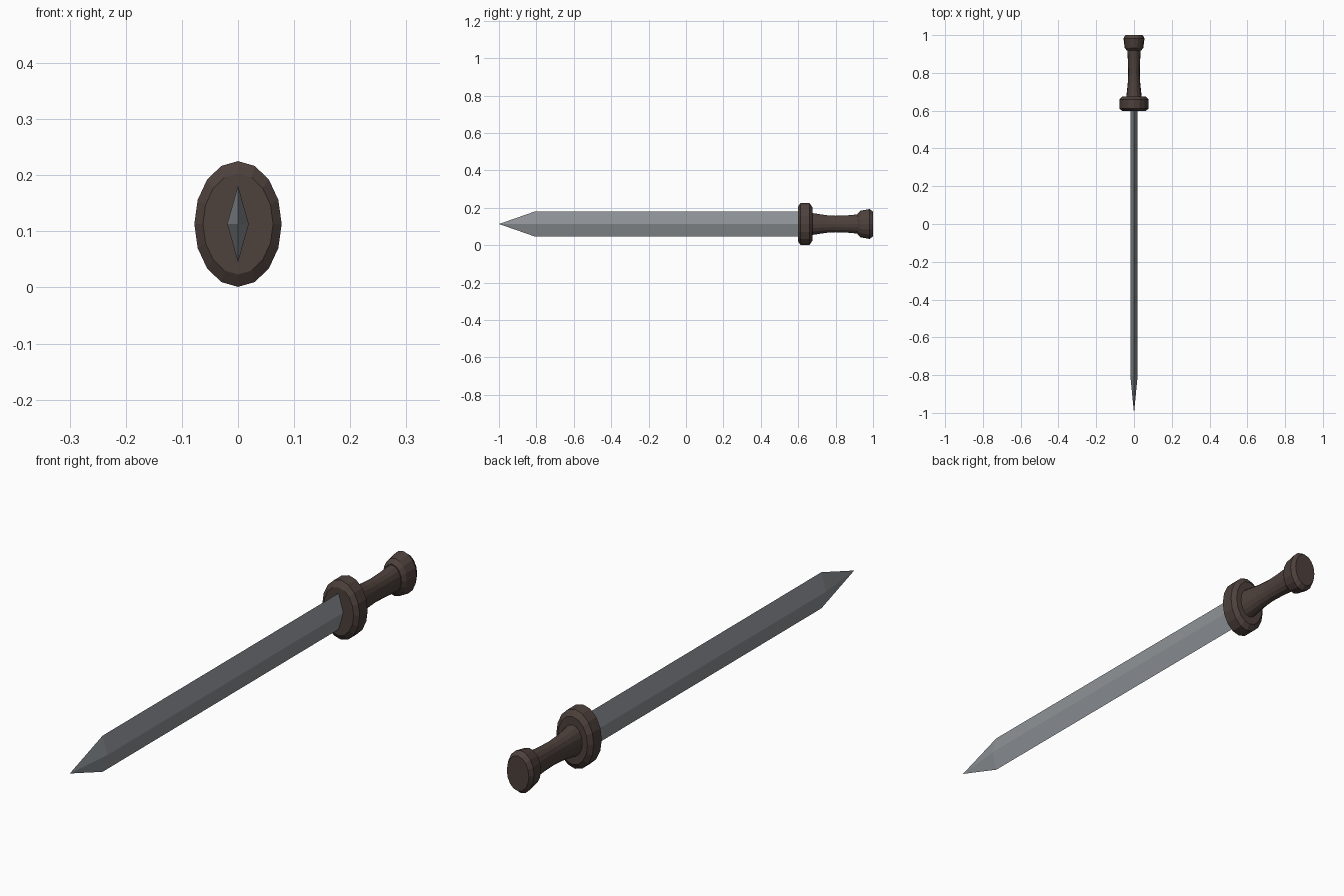
import bpy, bmesh
from math import cos, sin, tau

if "Cube" in bpy.data.objects:
    bpy.data.objects.remove(bpy.data.objects["Cube"])

CZ = 0.113      # height of the sword's axis
ASPECT = 0.695  # width / height of the oval hilt parts


def material(name, color):
    m = bpy.data.materials.new(name)
    m.diffuse_color = color
    m.use_nodes = True
    m.node_tree.nodes["Principled BSDF"].inputs["Base Color"].default_value = m.diffuse_color
    return m


def loft(name, profile, sides, aspect, mat):
    """Oval rings along y from (y, half height) pairs; half height 0 makes a point."""
    bm = bmesh.new()
    rings = []
    for y, r in profile:
        n = sides if r else 1
        rings.append([bm.verts.new((r * aspect * cos(tau * i / sides), y,
                                    CZ + r * sin(tau * i / sides))) for i in range(n)])
    for a, b in zip(rings, rings[1:]):
        for i in range(sides):
            j = (i + 1) % sides
            if len(a) == 1:
                bm.faces.new((a[0], b[j], b[i]))
            else:
                bm.faces.new((a[i], a[j], b[j], b[i]))
    for ring in (rings[0], rings[-1]):
        if len(ring) > 1:
            bm.faces.new(ring)
    bmesh.ops.recalc_face_normals(bm, faces=bm.faces)
    me = bpy.data.meshes.new(name)
    bm.to_mesh(me)
    bm.free()
    me.materials.append(mat)
    ob = bpy.data.objects.new(name, me)
    bpy.context.collection.objects.link(ob)
    return ob


steel = material("steel", (0.27, 0.29, 0.31, 1))
leather = material("dark_brown", (0.075, 0.052, 0.045, 1))

# Diamond-section blade with a pointed tip
loft("blade", [(-1.0, 0), (-0.805, 0.068), (0.61, 0.068)], 4, 0.285, steel)

# Oval guard with bevelled rims
loft("guard", [(0.598, 0.09), (0.612, 0.112), (0.66, 0.112), (0.675, 0.09)],
     16, ASPECT, leather)

# Waisted grip, flared at both ends
loft("grip", [(0.67, 0.06), (0.685, 0.057), (0.75, 0.047), (0.80, 0.044),
              (0.86, 0.046), (0.925, 0.052)], 16, ASPECT, leather)

# Pommel widening towards the end
loft("pommel", [(0.918, 0.055), (0.933, 0.071), (0.982, 0.08), (1.0, 0.066)],
     16, ASPECT, leather)
